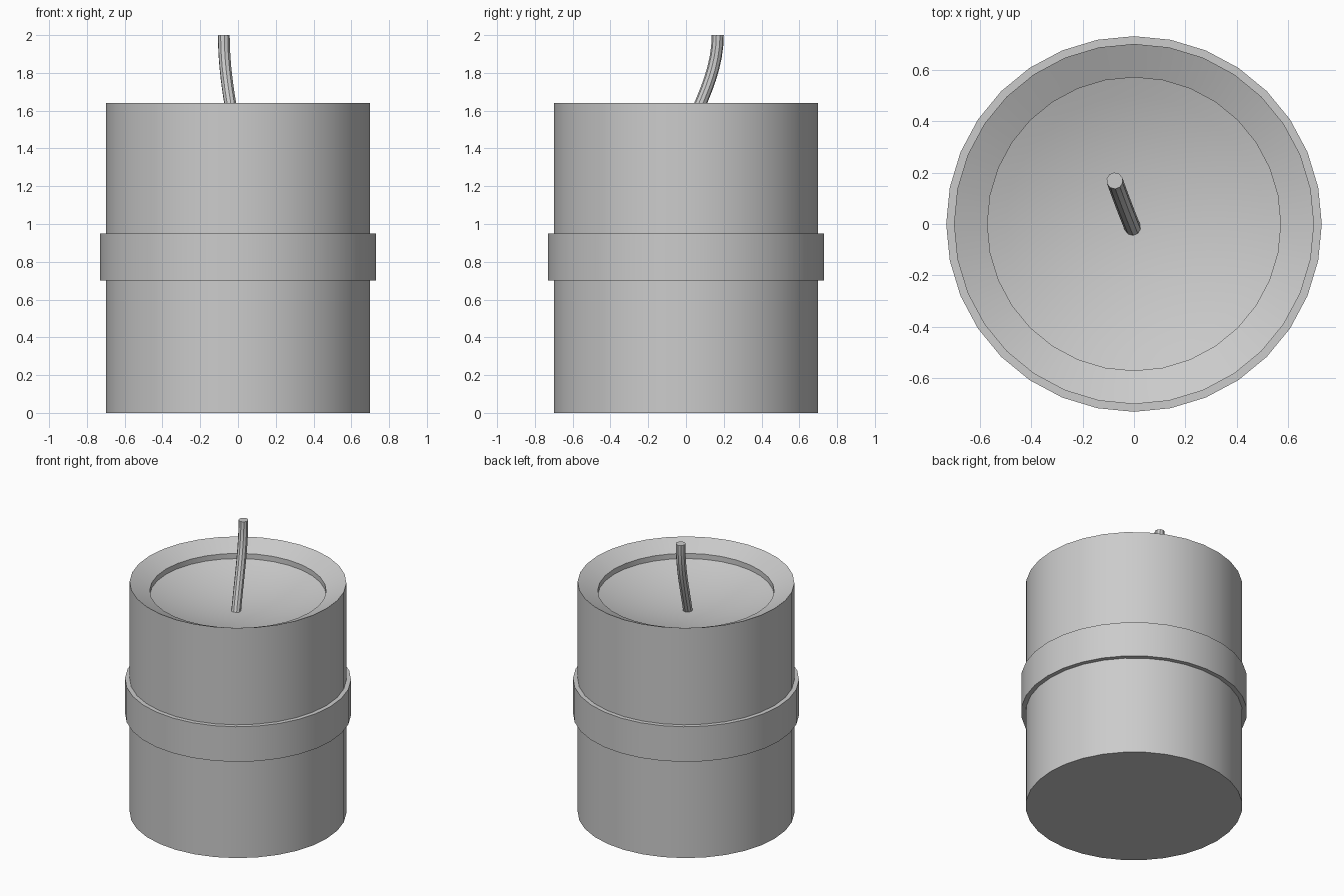
import bpy, bmesh, math

if "Cube" in bpy.data.objects:
    bpy.data.objects.remove(bpy.data.objects["Cube"])

SIDES = 32


def lathe(name, profile):
    """Spin an (r, z) profile around z; points with r = 0 become poles."""
    bm = bmesh.new()
    rings = []
    for r, z in profile:
        n = SIDES if r > 0 else 1
        rings.append([bm.verts.new((r * math.cos(2 * math.pi * i / SIDES),
                                    r * math.sin(2 * math.pi * i / SIDES), z))
                      for i in range(n)])
    for a, b in zip(rings, rings[1:]):
        for i in range(SIDES):
            j = (i + 1) % SIDES
            if len(a) == 1:
                bm.faces.new((a[0], b[j], b[i]))
            elif len(b) == 1:
                bm.faces.new((a[i], a[j], b[0]))
            else:
                bm.faces.new((a[i], a[j], b[j], b[i]))
    mesh = bpy.data.meshes.new(name)
    bm.to_mesh(mesh)
    bm.free()
    obj = bpy.data.objects.new(name, mesh)
    bpy.context.collection.objects.link(obj)
    return obj


def activate(obj):
    bpy.ops.object.select_all(action='DESELECT')
    obj.select_set(True)
    bpy.context.view_layer.objects.active = obj


# Wax body: side wall, inward sloping rim, small step, dished melt pool
pool_r, pool_edge, pool_low = 0.57, 1.543, 1.44
profile = [(0, 0), (0.70, 0), (0.70, 1.64), (pool_r, 1.58)]
for k in range(8, -1, -1):
    t = k / 8
    profile.append((pool_r * t, pool_low + (pool_edge - pool_low) * t * t))
body = lathe("wax_body", profile)

# Label band wrapped around the middle
band = lathe("label_band", [(0.70, 0.70), (0.73, 0.70), (0.73, 0.95), (0.70, 0.95)])

# Bent wick
curve = bpy.data.curves.new("wick", 'CURVE')
curve.dimensions = '3D'
curve.bevel_depth = 0.032
curve.bevel_resolution = 3
curve.use_fill_caps = True
spline = curve.splines.new('BEZIER')
spline.resolution_u = 10
spline.bezier_points.add(1)
start, end = spline.bezier_points
for p in (start, end):
    p.handle_left_type = p.handle_right_type = 'FREE'
start.co = (-0.005, -0.015, 1.43)
start.handle_left = (0.03, -0.1, 1.23)
start.handle_right = (-0.04, 0.07, 1.63)
end.co = (-0.075, 0.168, 2.0)
end.handle_left = (-0.075, 0.168, 1.80)
end.handle_right = (-0.075, 0.168, 2.2)
wick = bpy.data.objects.new("wick", curve)
bpy.context.collection.objects.link(wick)
activate(wick)
bpy.ops.object.convert(target='MESH')
wick = bpy.context.view_layer.objects.active

# Smooth surfaces with crisp edges
for obj in (body, band, wick):
    activate(obj)
    bpy.ops.object.shade_smooth_by_angle(angle=math.radians(24 if obj is body else 35))
